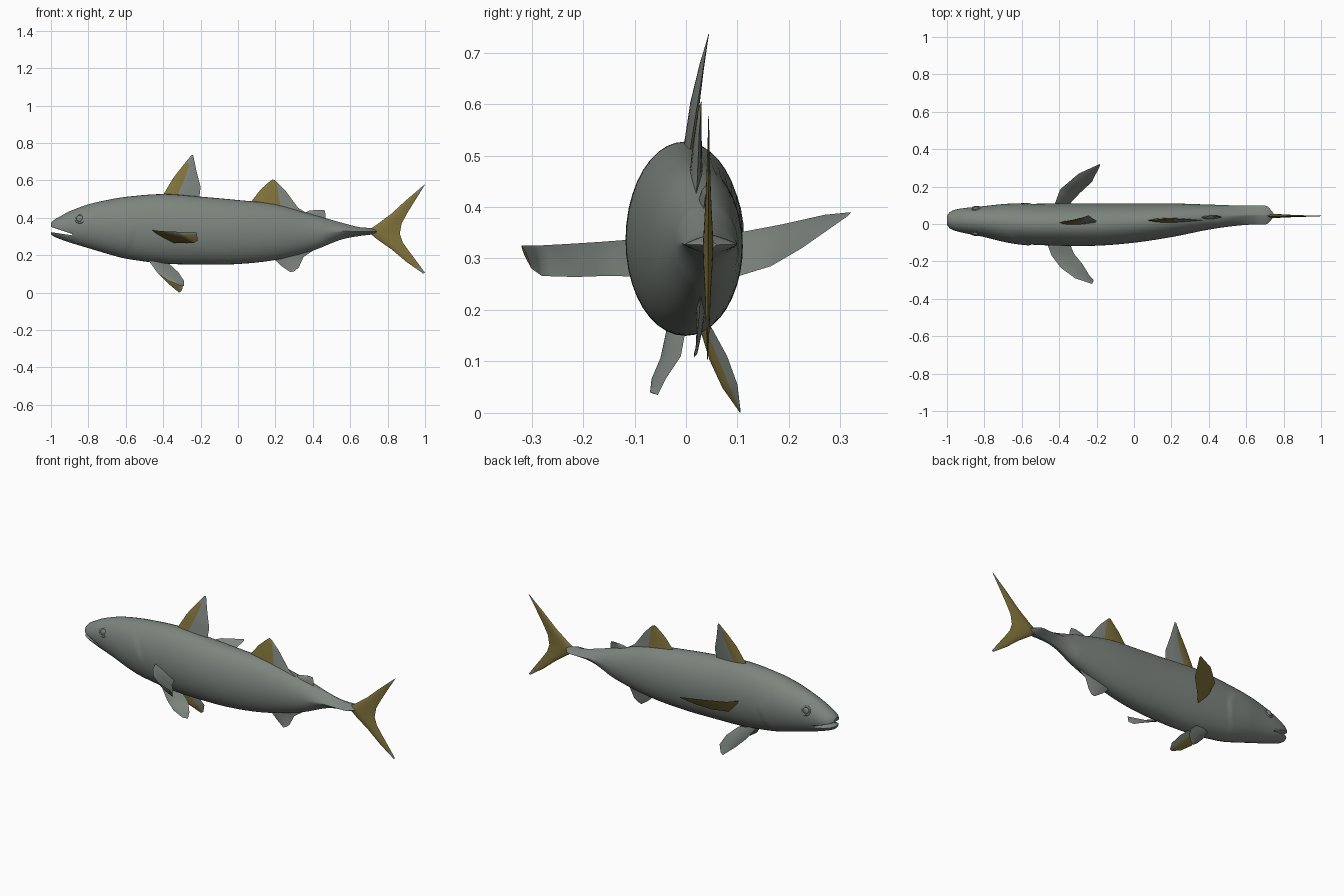
import bpy, bmesh, math
from mathutils import Vector

if "Cube" in bpy.data.objects:
    bpy.data.objects.remove(bpy.data.objects["Cube"])


def material(name, rgb):
    m = bpy.data.materials.new(name)
    m.diffuse_color = (*rgb, 1)
    m.use_nodes = True
    m.node_tree.nodes["Principled BSDF"].inputs["Base Color"].default_value = m.diffuse_color
    return m


GREY = material("grey_green_skin", (0.205, 0.235, 0.21))
OLIVE = material("olive_yellow_fin", (0.22, 0.17, 0.045))


def finish(bm, name, angle=40):
    bmesh.ops.remove_doubles(bm, verts=bm.verts, dist=0.0002)
    bmesh.ops.recalc_face_normals(bm, faces=bm.faces)
    me = bpy.data.meshes.new(name)
    bm.to_mesh(me)
    bm.free()
    me.materials.append(GREY)
    me.materials.append(OLIVE)
    ob = bpy.data.objects.new(name, me)
    bpy.context.collection.objects.link(ob)
    bpy.ops.object.select_all(action='DESELECT')
    ob.select_set(True)
    bpy.context.view_layer.objects.active = ob
    bpy.ops.object.shade_smooth_by_angle(angle=math.radians(angle))
    return ob


# Body stations: x, top z, bottom z, centre y, half width
BODY = [(-1, .372, .312, .02, .025), (-.985, .388, .300, .02, .044),
        (-.95, .408, .286, .02, .058), (-.9, .435, .268, .018, .068),
        (-.8, .472, .238, .013, .083), (-.7, .495, .208, .006, .100),
        (-.6, .512, .182, 0, .107), (-.4, .527, .156, -.003, .113),
        (-.2, .513, .150, -.003, .113), (0, .495, .153, .005, .105),
        (.2, .472, .175, .02, .090), (.4, .418, .225, .037, .067),
        (.55, .375, .283, .045, .054), (.65, .350, .303, .048, .050),
        (.71, .345, .310, .048, .048), (.745, .335, .318, .047, .012)]


def station(x):
    """Cubic interpolation of the body stations at x."""
    i = max(k for k in range(len(BODY) - 1) if BODY[k][0] <= x + 1e-9)

    def slope(k, c):
        a, b = BODY[max(k - 1, 0)], BODY[min(k + 1, len(BODY) - 1)]
        return (b[c] - a[c]) / (b[0] - a[0])
    a, b = BODY[i], BODY[i + 1]
    d = b[0] - a[0]
    t = (x - a[0]) / d
    return [(2*t**3 - 3*t*t + 1) * a[c] + (t**3 - 2*t*t + t) * d * slope(i, c)
            + (3*t*t - 2*t**3) * b[c] + (t**3 - t*t) * d * slope(i + 1, c) for c in range(1, 5)]


def build_body():
    bm = bmesh.new()
    xs = [-1, -.995, -.985, -.97] + [-.95 + .0125 * k for k in range(134)] + [.72, .735, .745]
    n = 40
    rings = []
    for x in xs:
        top, bot, cy, hw = station(x)
        power = 1 + .7 * min(1, max(0, (x - .45) / .15))   # pinched tail stem with side keels
        ring = []
        for k in range(n):
            a = 2 * math.pi * k / n
            c, s = math.cos(a), math.sin(a)
            y = math.copysign(abs(c) ** power, c)
            z = math.copysign(abs(s) ** power, s)
            # raised gill cover ending in a curved edge
            edge = -.56 - .10 * (s + .15) ** 2
            g = (x - edge + .16) / .16
            lift = .05 * max(0, g) * abs(c) if g < 1 else 0
            ring.append(bm.verts.new((x, cy + hw * y * (1 + lift),
                                      (top + bot) / 2 + (top - bot) / 2 * z)))
        rings.append(ring)
    for r, q in zip(rings, rings[1:]):
        for k in range(n):
            bm.faces.new((r[k], r[(k + 1) % n], q[(k + 1) % n], q[k]))
    bm.faces.new(rings[0])
    bm.faces.new(rings[-1])
    return finish(bm, "body", 35)


body = build_body()

# Open mouth: wedge cut out of the snout
bm = bmesh.new()
wedge = [(-1.03, .362), (-.885, .313), (-.89, .307), (-1.03, .328)]
sides = [[bm.verts.new((x, y, z)) for x, z in wedge] for y in (-.2, .2)]
bm.faces.new(sides[0])
bm.faces.new(sides[1])
for k in range(4):
    j = (k + 1) % 4
    bm.faces.new((sides[0][k], sides[0][j], sides[1][j], sides[1][k]))
cutter = finish(bm, "mouth_cutter")
cutter.hide_render = True
mod = body.modifiers.new("mouth", 'BOOLEAN')
mod.operation = 'DIFFERENCE'
mod.solver = 'EXACT'
mod.object = cutter
bpy.context.view_layer.objects.active = body
bpy.ops.object.modifier_apply(modifier="mouth")
bpy.data.objects.remove(cutter)

# Eyes: shallow dome inside a raised rim
for side, label in ((-1, "near"), (1, "far")):
    spot = Vector((-.845, .016 + side * .067, .395))
    bpy.ops.mesh.primitive_uv_sphere_add(segments=20, ring_count=12, radius=.019, location=spot)
    eye = bpy.context.object
    eye.scale.y = .5
    bpy.ops.mesh.primitive_torus_add(major_radius=.023, minor_radius=.005, major_segments=24,
                                     minor_segments=8, location=spot,
                                     rotation=(math.pi / 2 + side * .4, 0, side * .12))
    for ob, part in ((eye, "eye_"), (bpy.context.object, "eye_rim_")):
        ob.name = part + label
        ob.data.materials.append(GREY)
        for p in ob.data.polygons:
            p.use_smooth = True


def fin(name, rows, normal, thick, is_olive, sub=4, n=8):
    """Lens-section blade through rows of (leading point, trailing point)."""
    normal = Vector(normal).normalized()
    rows = [(Vector(a), Vector(b)) for a, b in rows]
    fine = []
    for (a, b), (c, d) in zip(rows, rows[1:]):
        fine += [(a.lerp(c, k / sub), b.lerp(d, k / sub)) for k in range(sub)]
    fine.append(rows[-1])
    bm = bmesh.new()
    for side in (1, -1):
        grid = []
        for a, b in fine:
            t = thick * (b - a).length
            grid.append([bm.verts.new(a.lerp(b, j / n) + normal * side * t
                                      * math.sin(math.pi * (j / n) ** .7)) for j in range(n + 1)])
        for i in range(len(fine) - 1):
            for j in range(n):
                f = bm.faces.new((grid[i][j], grid[i][j+1], grid[i+1][j+1], grid[i+1][j]))
                v = (i + .5) / (len(fine) - 1)
                f.material_index = int(is_olive(side, (j + .5) / n, v, f.calc_center_median()))
    return finish(bm, name, 50)


def flat(rows, y0, y1):
    """Upright fin rows from (lead x, lead z, trail x, trail z), leaning from y0 to y1."""
    out = []
    for k, (a, b, c, d) in enumerate(rows):
        y = y0 + (y1 - y0) * k / (len(rows) - 1)
        out.append(((a, y, b), (c, y, d)))
    return out


UP = (0, 1, 0)
# Fins along the back and belly
fin("first_dorsal_fin", flat([(-.42, .49, -.21, .48), (-.345, .615, -.2, .565),
                              (-.29, .685, -.222, .65), (-.25, .734, -.24, .737)], .003, .044),
    UP, .06, lambda s, u, v, c: u < .38 and .08 < v < .75)
fin("second_dorsal_fin", flat([(.05, .46, .42, .39), (.12, .55, .32, .455),
                               (.17, .595, .25, .55), (.185, .606, .20, .60)], .018, .03),
    UP, .04, lambda s, u, v, c: c.x < .21 and v > .1)
fin("rear_finlet", flat([(.34, .42, .47, .385), (.38, .438, .468, .42),
                         (.42, .442, .462, .442)], .033, .042), UP, .08, lambda *_: False)
fin("anal_fin", flat([(.17, .20, .44, .25), (.235, .14, .35, .19),
                      (.275, .113, .325, .135), (.285, .109, .305, .117)], .03, .016),
    UP, .04, lambda *_: False)

# Forked tail
fin("tail_fin", flat([(.99, .572, 1.0, .578), (.90, .495, .945, .49), (.82, .422, .905, .425),
                      (.74, .362, .875, .37), (.69, .33, .865, .315), (.74, .288, .88, .27),
                      (.82, .232, .912, .225), (.90, .165, .957, .165), (.99, .102, 1.0, .106)],
                     .044, .042),
    UP, .06, lambda s, u, v, c: abs(c.z - .335) < .205 and c.x > .71)

# Paired side fins: olive on the leading face, grey behind
fin("near_pectoral_fin", [((-.47, -.09, .338), (-.35, -.09, .265)),
                          ((-.44, -.17, .332), (-.32, -.16, .266)),
                          ((-.39, -.235, .328), (-.275, -.215, .264)),
                          ((-.315, -.29, .325), (-.235, -.28, .266)),
                          ((-.225, -.32, .325), (-.215, -.30, .28))],
    (-.6, -.7, -.4), .05, lambda s, u, v, c: s > 0 and (u > .2 or v < .6))
fin("far_pectoral_fin", [((-.43, .09, .348), (-.36, .09, .262)),
                         ((-.395, .185, .366), (-.29, .165, .285)),
                         ((-.295, .27, .385), (-.225, .225, .32)),
                         ((-.185, .32, .390), (-.18, .315, .383))],
    (-.6, .7, -.4), .05, lambda s, u, v, c: s > 0)
fin("near_pelvic_fin", [((-.48, -.035, .175), (-.38, 0, .165)),
                        ((-.43, -.05, .105), (-.32, -.01, .11)),
                        ((-.375, -.067, .065), (-.29, -.04, .065)),
                        ((-.315, -.07, .04), (-.29, -.055, .035))],
    (0, -.8, .5), .06, lambda s, u, v, c: s < 0 and u < .6)
fin("far_pelvic_fin", [((-.48, .025, .175), (-.38, .05, .165)),
                       ((-.43, .045, .105), (-.32, .08, .11)),
                       ((-.375, .07, .05), (-.29, .10, .055)),
                       ((-.315, .105, 0), (-.30, .105, .012))],
    (0, .8, .5), .06, lambda s, u, v, c: s < 0 and u < .6)
